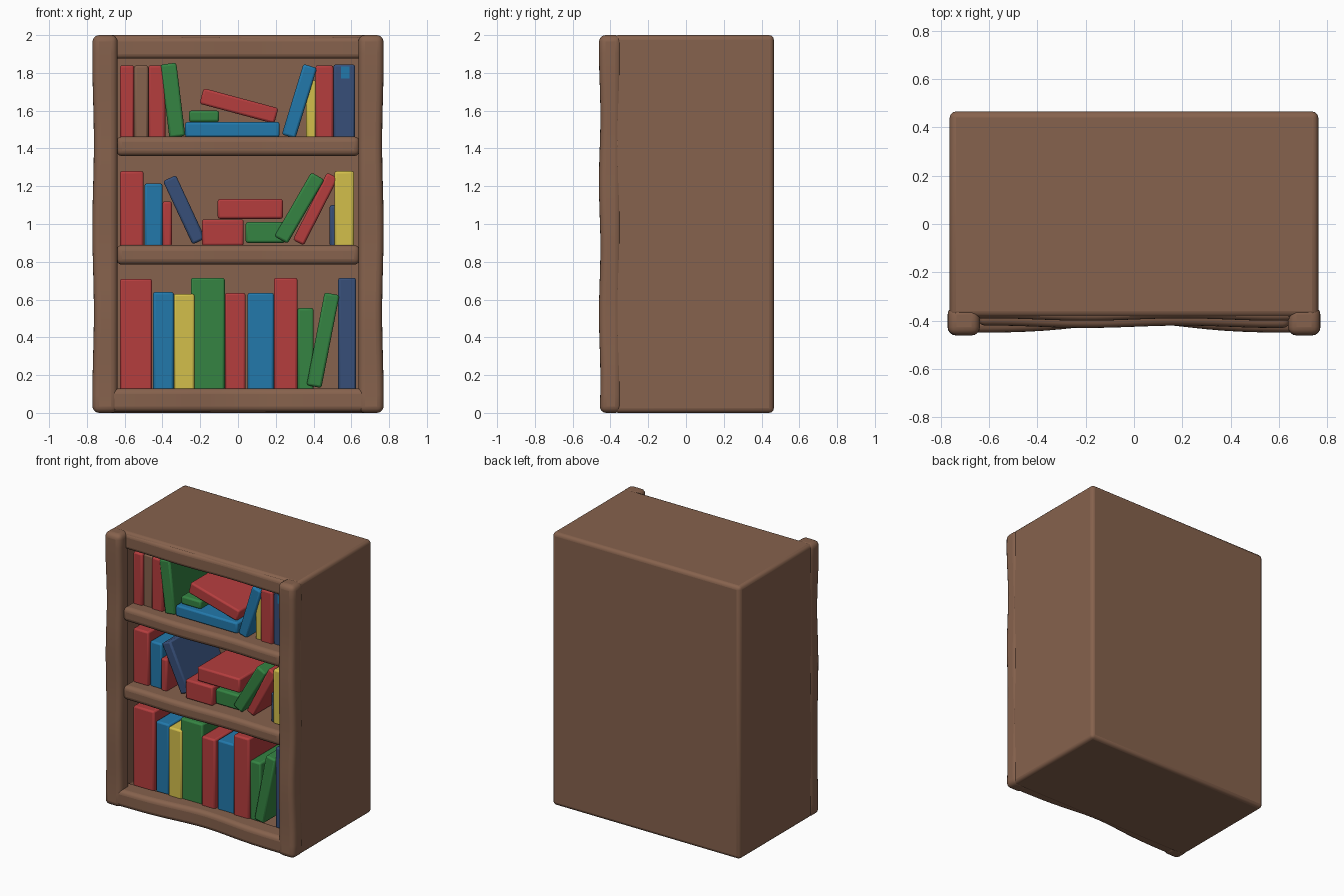
import bpy, bmesh, math
from mathutils import Matrix, Vector

cube = bpy.data.objects.get("Cube")
if cube:
    bpy.data.objects.remove(cube, do_unlink=True)


def material(name, *rgb):
    mat = bpy.data.materials.new(name)
    mat.use_nodes = True
    mat.diffuse_color = (*rgb, 1)
    mat.node_tree.nodes["Principled BSDF"].inputs["Base Color"].default_value = (*rgb, 1)
    return mat


MATS = {
    "wood": material("warm brown wood", 0.24, 0.122, 0.074),
    "red": material("red cover", 0.46, 0.047, 0.048),
    "blue": material("blue cover", 0.016, 0.19, 0.41),
    "green": material("green cover", 0.035, 0.23, 0.055),
    "yellow": material("yellow cover", 0.65, 0.52, 0.07),
    "navy": material("navy cover", 0.038, 0.078, 0.19),
}


def finish(name, bm, mat, bevel, segments=3):
    """Turn a bmesh into a soft-edged, smooth-shaded object."""
    bmesh.ops.recalc_face_normals(bm, faces=bm.faces)
    mesh = bpy.data.meshes.new(name)
    bm.to_mesh(mesh)
    bm.free()
    mesh.materials.append(MATS[mat])
    obj = bpy.data.objects.new(name, mesh)
    bpy.context.collection.objects.link(obj)
    if bevel:
        mod = obj.modifiers.new("soft edges", "BEVEL")
        mod.width, mod.segments, mod.limit_method = bevel, segments, "ANGLE"
        mod.angle_limit = math.radians(40)
    bpy.ops.object.select_all(action="DESELECT")
    obj.select_set(True)
    bpy.context.view_layer.objects.active = obj
    bpy.ops.object.shade_smooth_by_angle(angle=math.radians(40))
    return obj


def box_mesh(lo, hi):
    lo, hi = Vector(lo), Vector(hi)
    bm = bmesh.new()
    bmesh.ops.create_cube(bm, size=1)
    bmesh.ops.scale(bm, vec=hi - lo, verts=bm.verts)
    bmesh.ops.translate(bm, vec=(lo + hi) / 2, verts=bm.verts)
    return bm


def bar(name, lo, hi, axis, shape, bevel):
    """Wooden bar divided along its length and pushed about by shape(co)."""
    bm = box_mesh(lo, hi)
    along = [e for e in bm.edges
             if abs((e.verts[0].co - e.verts[1].co)[axis]) > 0.5]
    bmesh.ops.subdivide_edges(bm, edges=along, cuts=20, use_grid_fill=True)
    for v in bm.verts:
        shape(v.co)
    return finish(name, bm, "wood", bevel, 4)


# Case: a solid block with a deep recess in the front
BACK = 0.12
bm = box_mesh((-0.762, -0.385, 0), (0.762, 0.465, 2))
front = min(bm.faces, key=lambda f: f.calc_center_median().y)
bmesh.ops.inset_region(bm, faces=[front], thickness=0.125)
pushed = bmesh.ops.extrude_face_region(bm, geom=[front])
for v in (g for g in pushed["geom"] if isinstance(g, bmesh.types.BMVert)):
    v.co.y = BACK
if front.is_valid:
    bmesh.ops.delete(bm, geom=[front], context="FACES_ONLY")
finish("case", bm, "wood", 0.025)


# Worn front posts, with gently wavy faces
def wavy_post(co):
    if co.y < -0.4:
        co.y += 0.004 * math.sin(co.z * 9)
    if abs(co.x) > 0.7:
        co.x += math.copysign(0.004, co.x) * math.sin(co.z * 7 + 1)


for side, name in ((-1, "right_post"), (1, "left_post")):
    a, b = sorted((side * 0.637, side * 0.767))
    bar(name, (a, -0.457, 0), (b, -0.34, 2), 2, wavy_post, 0.035)


# Top rail, shelves and a bottom rail that is worn hollow in the middle
def wavy_shelf(co):
    if co.y < -0.3:
        co.y += 0.005 * math.sin(co.x * 8)


def worn_rail(co):
    if co.y < -0.3:
        co.y += 0.04 * math.exp(-(co.x / 0.3) ** 2)


bar("top_rail", (-0.66, -0.395, 1.875), (0.66, -0.3, 1.99), 0, wavy_shelf, 0.025)
bar("bottom_rail", (-0.7, -0.45, 0.005), (0.7, -0.3, 0.13), 0, worn_rail, 0.03)
for name, low in (("upper_shelf", 1.36), ("lower_shelf", 0.785)):
    bar(name, (-0.645, -0.425, low), (0.645, BACK + 0.02, low + 0.103),
        0, wavy_shelf, 0.03)


# Books: centre x and z, width, height, tilt to the model's left in degrees
def book(shelf, colour, x, z, w, h, tilt=0, face=-0.32):
    bm = box_mesh((-w / 2, face, -h / 2), (w / 2, BACK + 0.01, h / 2))
    bmesh.ops.rotate(bm, verts=bm.verts, matrix=Matrix.Rotation(math.radians(tilt), 3, "Y"))
    bmesh.ops.translate(bm, verts=bm.verts, vec=(x, 0, z))
    return finish(f"{shelf}_{colour}_book", bm, colour, 0.012, 2)


def upright_row(shelf, floor, books):
    for i, (colour, x0, x1, top) in enumerate(books):
        book(shelf, colour, (x0 + x1) / 2, (floor + top) / 2 - 0.005,
             x1 - x0, top - floor + 0.01, face=-0.325 + 0.012 * (i % 2))


upright_row("bottom", 0.13, [
    ("red", -0.625, -0.455, 0.71), ("blue", -0.45, -0.34, 0.64),
    ("yellow", -0.34, -0.23, 0.63), ("green", -0.25, -0.07, 0.715),
    ("red", -0.07, 0.04, 0.635), ("blue", 0.05, 0.19, 0.635),
    ("red", 0.19, 0.315, 0.715), ("green", 0.315, 0.4, 0.555),
    ("navy", 0.53, 0.625, 0.715)])
book("bottom", "green", 0.45, 0.385, 0.08, 0.5, 11, -0.335)

upright_row("middle", 0.89, [
    ("red", -0.625, -0.5, 1.28), ("blue", -0.495, -0.4, 1.215),
    ("red", -0.4, -0.35, 1.12), ("navy", 0.485, 0.53, 1.1),
    ("yellow", 0.51, 0.615, 1.28)])
book("middle", "navy", -0.285, 1.075, 0.075, 0.37, -25)
book("middle", "red", -0.08, 0.955, 0.22, 0.14, 0, -0.34)
book("middle", "green", 0.145, 0.955, 0.21, 0.11)
book("middle", "red", 0.065, 1.08, 0.345, 0.105)
book("middle", "green", 0.325, 1.085, 0.08, 0.39, 30, -0.335)
book("middle", "red", 0.41, 1.08, 0.065, 0.4, 27)

upright_row("top", 1.46, [
    ("red", -0.625, -0.55, 1.84), ("wood", -0.55, -0.475, 1.84),
    ("red", -0.475, -0.385, 1.84), ("yellow", 0.36, 0.415, 1.76),
    ("red", 0.41, 0.505, 1.84), ("navy", 0.505, 0.62, 1.845)])
book("top", "green", -0.345, 1.655, 0.085, 0.39, -7, -0.33)
book("top", "blue", -0.03, 1.5, 0.5, 0.08, 0, -0.325)
book("top", "green", -0.18, 1.57, 0.16, 0.06, 0, -0.29)
book("top", "red", 0.005, 1.625, 0.41, 0.085, 15, -0.29)
book("top", "blue", 0.325, 1.65, 0.075, 0.39, 17, -0.335)

# Small pale patch on the last spine
finish("spine_patch", box_mesh((0.545, -0.319, 1.77), (0.59, -0.311, 1.835)), "blue", 0)
